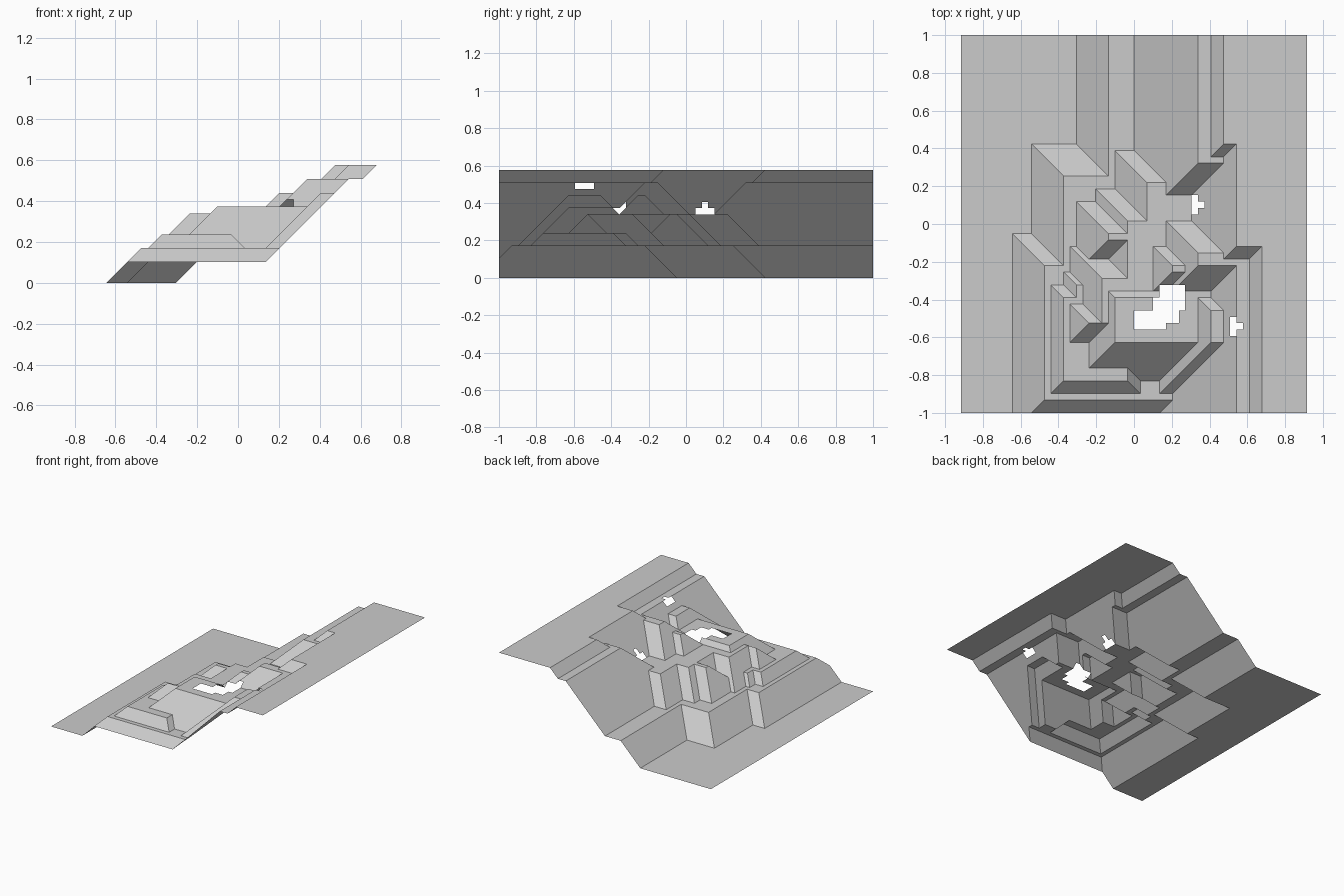
import bpy
import bmesh

cube = bpy.data.objects.get("Cube")
if cube:
    bpy.data.objects.remove(cube)

NX, NY = 54, 59            # grid cells across and along
S = 2 / NY                 # cell size, also the height of one terrace level
FAR = 9

# Terraces: base level, left / front / back / right foot at that level, top level
TERRACES = [
    # low shelf, stepping out to the left towards the front
    (0, -0.30, -1.10, FAR, FAR, 5),
    (0, -0.54, -1.10, 0.42, FAR, 5),
    (0, -0.64, -1.10, -0.05, FAR, 5),
    # high ground on the right
    (5, 0.00, -0.01, FAR, FAR, 15),
    (15, 0.40, 0.36, FAR, FAR, 17),
    (10, 0.32, -0.36, FAR, FAR, 17),
    (10, 0.17, -0.39, 0.02, FAR, 15),
    (10, 0.10, -0.36, -0.12, FAR, 13),
    (5, 0.22, -FAR, FAR, FAR, 15),
    (15, 0.60, -FAR, FAR, FAR, 17),
    # middle shelf and its spurs
    (5, -0.10, -0.82, 0.39, FAR, 10),
    (5, -0.20, -0.82, 0.19, FAR, 10),
    (5, -0.30, -0.25, 0.13, FAR, 10),
    (5, -0.34, -0.65, -0.12, FAR, 10),
    (5, -0.37, -0.70, -0.25, FAR, 7),
    (5, -0.44, -0.89, -0.32, 0.03, 7),
    (7, -0.34, -0.62, -0.42, FAR, 10),
    # front platform and the knoll on it
    (7, -0.24, -0.76, -0.25, FAR, 11),
    (5, 0.13, -0.89, -0.18, FAR, 13),
]

# Openings in the surface: x range, y range
HOLES = [
    (0.00, 0.16, -0.55, -0.46), (0.09, 0.16, -0.47, -0.39),
    (0.14, 0.26, -0.45, -0.32), (0.14, 0.23, -0.52, -0.44),
    (0.30, 0.34, 0.06, 0.14), (0.33, 0.36, 0.09, 0.12),
    (0.50, 0.54, -0.58, -0.50), (0.53, 0.56, -0.55, -0.52),
]


def col(x):
    return round((x + NX * S / 2) / S)


def row(y):
    return round((y + 1) / S)


SNAPPED = [(b, col(l), row(f), row(k), col(r), t) for b, l, f, k, r, t in TERRACES]


def level(i, j):
    """Height in levels: the highest of all 45-degree terraces."""
    return max(0, *(min(t, b + min(i - l, j - f, k - j, r - i))
                    for b, l, f, k, r, t in SNAPPED))


def is_open(i, j):
    x, y = (i + 0.5 - NX / 2) * S, (j + 0.5 - NY / 2) * S
    return any(a < x < b and c < y < d for a, b, c, d in HOLES)


# Terrain surface, each bent cell split along its crease
bm = bmesh.new()
grid = [[bm.verts.new(((i - NX / 2) * S, (j - NY / 2) * S, level(i, j) * S))
         for j in range(NY + 1)] for i in range(NX + 1)]
for i in range(NX):
    for j in range(NY):
        if is_open(i, j):
            continue
        a, b, c, d = grid[i][j], grid[i + 1][j], grid[i + 1][j + 1], grid[i][j + 1]
        rise_ac, rise_bd = abs(a.co.z - c.co.z), abs(b.co.z - d.co.z)
        if abs(a.co.z + c.co.z - b.co.z - d.co.z) < S / 10:
            bm.faces.new((a, b, c, d))
        elif rise_ac > rise_bd:
            bm.faces.new((a, b, c))
            bm.faces.new((a, c, d))
        else:
            bm.faces.new((a, b, d))
            bm.faces.new((b, c, d))
loose = [v for v in bm.verts if not v.link_faces]
bmesh.ops.delete(bm, geom=loose, context='VERTS')

mesh = bpy.data.meshes.new("terraced_hillside")
bm.to_mesh(mesh)
bm.free()
terrain = bpy.data.objects.new("terraced_hillside", mesh)
bpy.context.collection.objects.link(terrain)

# Plain grey stone
grey = bpy.data.materials.new("plain_grey")
grey.use_nodes = True
colour = (0.6, 0.6, 0.6, 1)
grey.diffuse_color = colour
grey.node_tree.nodes["Principled BSDF"].inputs["Base Color"].default_value = colour
mesh.materials.append(grey)
